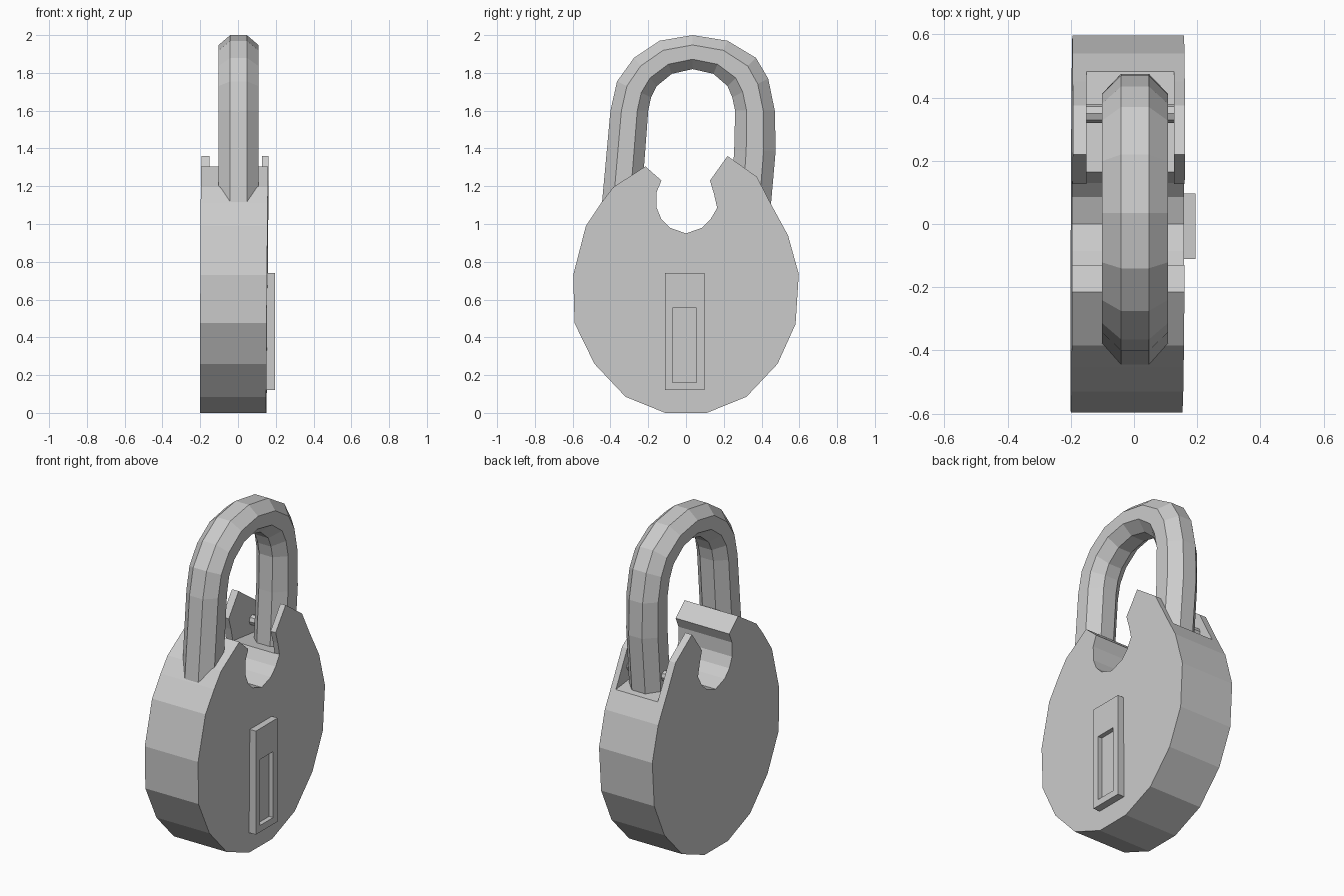
import bpy, bmesh, math
from mathutils import Vector

if "Cube" in bpy.data.objects:
    bpy.data.objects.remove(bpy.data.objects["Cube"])


def make_object(name, bm):
    bmesh.ops.recalc_face_normals(bm, faces=bm.faces)
    mesh = bpy.data.meshes.new(name)
    bm.to_mesh(mesh)
    bm.free()
    obj = bpy.data.objects.new(name, mesh)
    bpy.context.collection.objects.link(obj)
    return obj


def bridge(bm, rings):
    """Skin a list of equal closed rings and cap both ends."""
    n = len(rings[0])
    for a, b in zip(rings, rings[1:]):
        for i in range(n):
            j = (i + 1) % n
            bm.faces.new((a[i], a[j], b[j], b[i]))
    bm.faces.new(rings[0])
    bm.faces.new(rings[-1])


def prism(name, profile, back, front):
    """Extrude a (y, z) profile along x; back/front give x at (y, z)."""
    bm = bmesh.new()
    bridge(bm, [[bm.verts.new((f(y, z), y, z)) for y, z in profile]
                for f in (back, front)])
    return make_object(name, bm)


def box(name, x, y, z):
    return prism(name, [(y[0], z[0]), (y[1], z[0]), (y[1], z[1]), (y[0], z[1])],
                 lambda *_: x[0], lambda *_: x[1])


def cut(obj, cutter):
    cutter.hide_render = True
    mod = obj.modifiers.new("cut", 'BOOLEAN')
    mod.operation = 'DIFFERENCE'
    mod.solver = 'EXACT'
    mod.object = cutter
    bpy.context.view_layer.objects.active = obj
    bpy.ops.object.modifier_apply(modifier=mod.name)
    bpy.data.objects.remove(cutter)


# Round body with keyhole-shaped notch at the top
body_profile = [
    (-0.11, 0), (0.11, 0), (0.32, 0.085), (0.485, 0.26), (0.58, 0.47),
    (0.597, 0.735), (0.54, 0.94), (0.45, 1.105), (0.375, 1.25), (0.22, 1.36),
    (0.127, 1.23), (0.148, 1.16), (0.165, 1.085), (0.13, 1.025), (0.085, 0.98),
    (0, 0.95), (-0.085, 0.98), (-0.13, 1.025), (-0.155, 1.085), (-0.155, 1.17),
    (-0.13, 1.23), (-0.215, 1.305), (-0.385, 1.195), (-0.45, 1.11),
    (-0.53, 0.99), (-0.597, 0.73), (-0.59, 0.475), (-0.485, 0.26), (-0.32, 0.085)]
body = prism("lock_body", body_profile,
             lambda y, z: -0.2 + 0.004 * z + 0.004 * y,
             lambda y, z: 0.15 + 0.008 * z + 0.004 * y)

# Open slot for the hinged leg of the shackle
slot = prism("slot_cutter",
             [(0.05, 1.095), (0.165, 1.083), (0.485, 1.045), (0.7, 1.03),
              (0.7, 1.5), (0.05, 1.5)],
             lambda *_: -0.15, lambda *_: 0.127)
cut(body, slot)

# Hinge pin across the slot
bm = bmesh.new()
pin_ring = [(0.35 + 0.03 * math.cos(math.tau * i / 8),
             1.14 + 0.03 * math.sin(math.tau * i / 8)) for i in range(8)]
bm.free()
prism("hinge_pin", pin_ring, lambda *_: -0.16, lambda *_: 0.14)

# Keyhole cover plate with recess
plate = box("keyhole_plate", (0.14, 0.195), (-0.11, 0.097), (0.12, 0.74))
cut(plate, box("recess_cutter", (0.168, 0.25), (-0.072, 0.055), (0.16, 0.555)))

# Shackle: eight-sided bar between matching outer and inner points
outer = [(-0.455, 1.0), (-0.40, 1.60), (-0.365, 1.755), (-0.275, 1.88),
         (-0.14, 1.97), (0.035, 2.0), (0.22, 1.97), (0.37, 1.88),
         (0.435, 1.77), (0.47, 1.60), (0.475, 1.39), (0.445, 1.05)]
inner = [(-0.245, 1.0), (-0.20, 1.60), (-0.185, 1.67), (-0.155, 1.73),
         (-0.075, 1.795), (0.035, 1.82), (0.145, 1.795), (0.22, 1.73),
         (0.245, 1.67), (0.26, 1.60), (0.255, 1.39), (0.235, 1.06)]
section = [(1, 0.42), (0.42, 1), (-0.42, 1), (-1, 0.42),
           (-1, -0.42), (-0.42, -1), (0.42, -1), (1, -0.42)]
bm = bmesh.new()
rings = []
for o, i in zip(outer, inner):
    o, i = Vector((0, *o)), Vector((0, *i))
    mid, half = (o + i) / 2, (o - i) / 2
    rings.append([bm.verts.new(mid + half * u + Vector((0.105 * v + 0.003, 0, 0)))
                  for u, v in section])
bridge(bm, rings)
make_object("shackle", bm)
